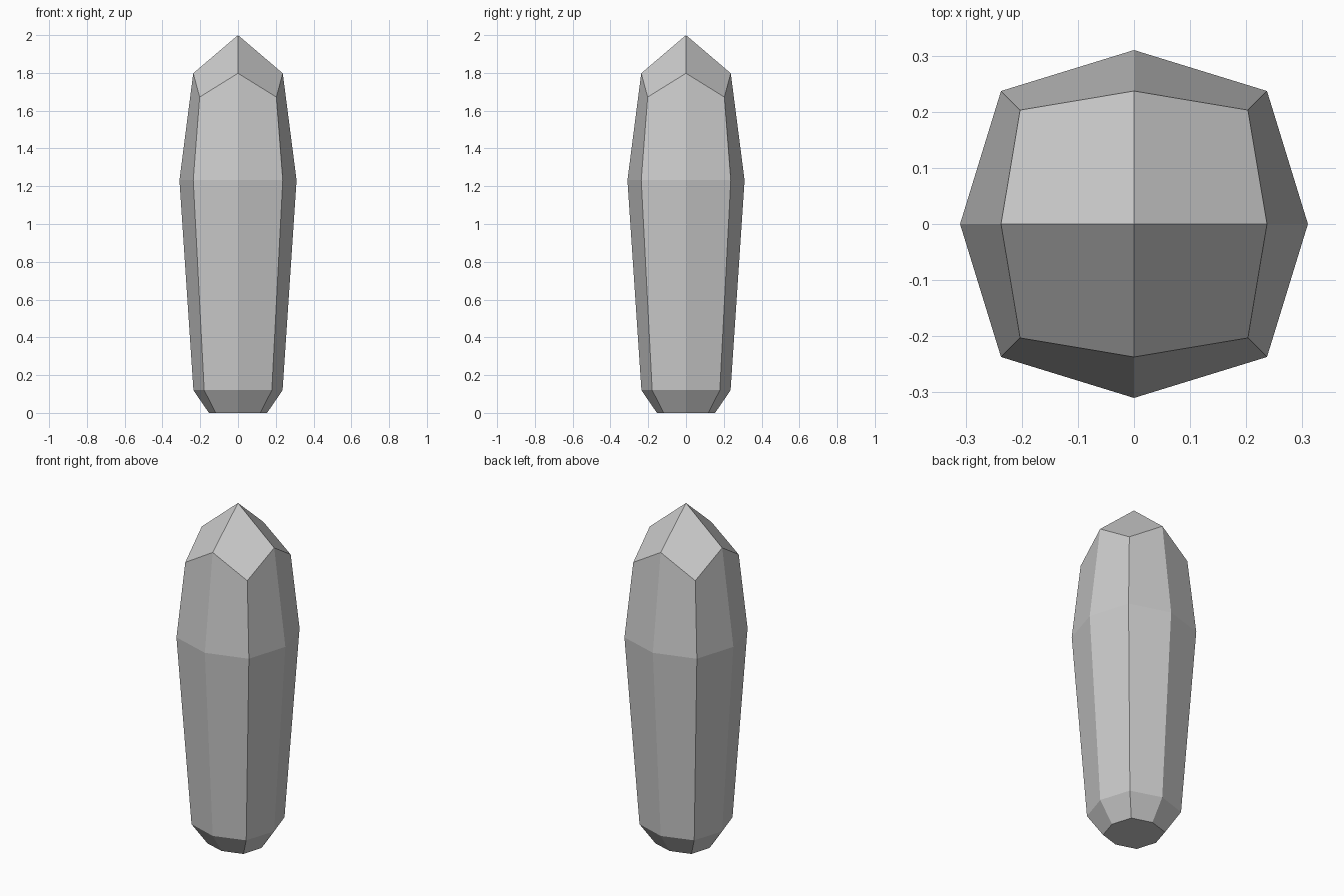
import bpy, bmesh

if "Cube" in bpy.data.objects:
    bpy.data.objects.remove(bpy.data.objects["Cube"])

# Eight-sided rings, bottom to top: (axis radius, axis z, diagonal x/y offset, diagonal z)
RINGS = [
    (0.154, 0.0, 0.118, 0.0),
    (0.236, 0.12, 0.179, 0.12),
    (0.31, 1.232, 0.237, 1.232),
    (0.237, 1.798, 0.203, 1.672),
]


def ring_points(r, rz, d, dz):
    return [(r, 0, rz), (d, d, dz), (0, r, rz), (-d, d, dz),
            (-r, 0, rz), (-d, -d, dz), (0, -r, rz), (d, -d, dz)]


bm = bmesh.new()
rings = [[bm.verts.new(p) for p in ring_points(*ring)] for ring in RINGS]

# Flat base and faceted sides
bm.faces.new(rings[0][::-1])
for low, high in zip(rings, rings[1:]):
    for i in range(8):
        j = (i + 1) % 8
        bm.faces.new((low[i], low[j], high[j], high[i]))

# Four kite-shaped facets meeting at the tip
tip = bm.verts.new((0, 0, 2))
top = rings[-1]
for i in range(0, 8, 2):
    bm.faces.new((top[i], top[i + 1], top[(i + 2) % 8], tip))

bmesh.ops.recalc_face_normals(bm, faces=bm.faces)
mesh = bpy.data.meshes.new("crystal")
bm.to_mesh(mesh)
bm.free()
bpy.context.collection.objects.link(bpy.data.objects.new("crystal", mesh))
